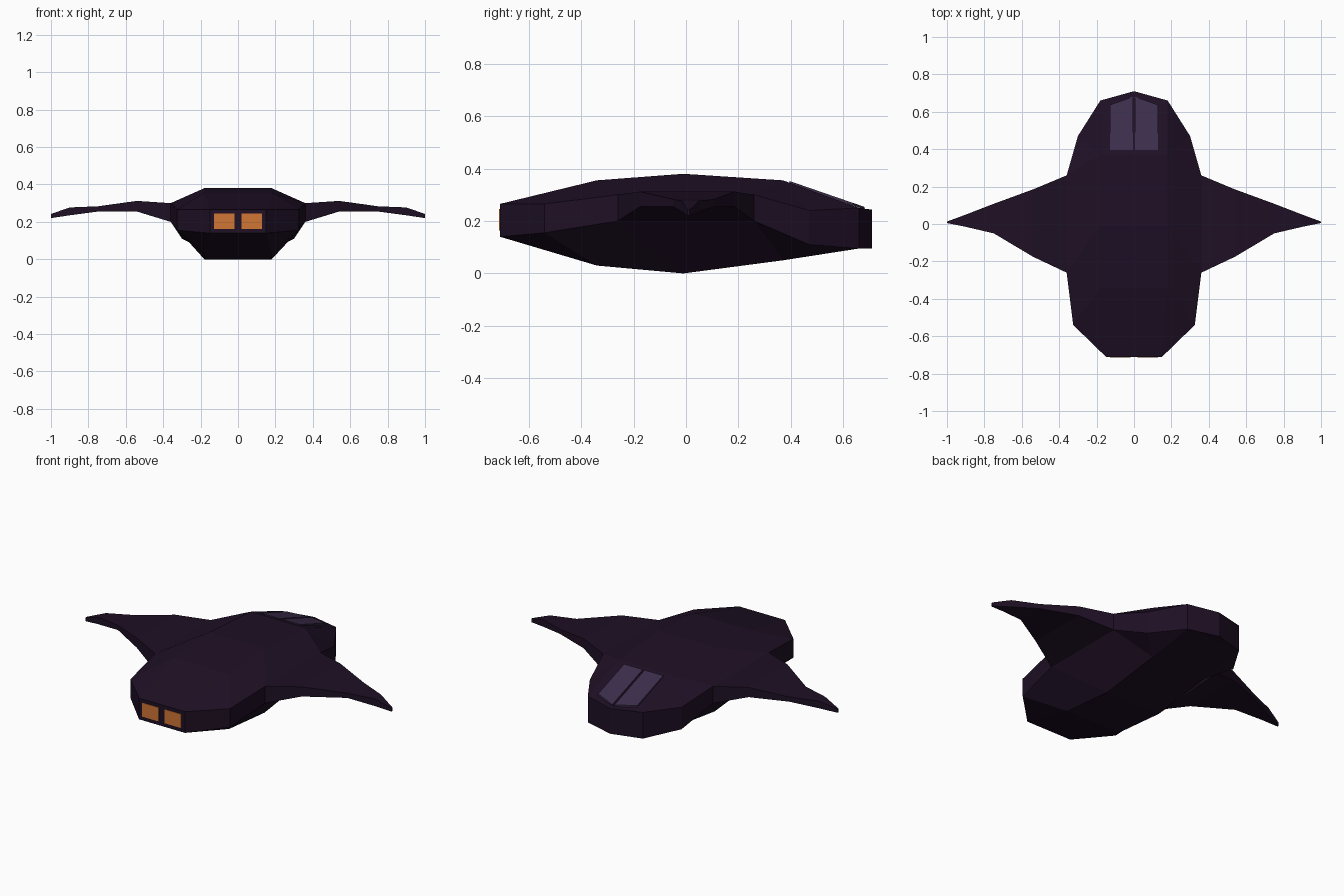
import bpy, bmesh

if "Cube" in bpy.data.objects:
    bpy.data.objects.remove(bpy.data.objects["Cube"])


def material(name, color):
    m = bpy.data.materials.new(name)
    m.diffuse_color = (*color, 1)
    m.use_nodes = True
    m.node_tree.nodes["Principled BSDF"].inputs["Base Color"].default_value = m.diffuse_color
    return m


HULL = material("dark_hull", (0.013, 0.005, 0.018))
GLASS = material("canopy_glass", (0.045, 0.027, 0.072))
GLOW = material("engine_glow", (0.63, 0.18, 0.035))


def finish(name, bm, mat, mirror=False):
    bmesh.ops.recalc_face_normals(bm, faces=bm.faces)
    me = bpy.data.meshes.new(name)
    bm.to_mesh(me)
    bm.free()
    me.materials.append(mat)
    ob = bpy.data.objects.new(name, me)
    bpy.context.collection.objects.link(ob)
    if mirror:
        ob.modifiers.new("mirror", 'MIRROR').use_mirror_merge = False
    return ob


def loft(rings, cap_start=False, cap_end=False, skip=()):
    """Skin closed rings; coincident points are shared and collapsed faces dropped."""
    bm = bmesh.new()
    shared = {}

    def vert(p):
        key = tuple(round(c, 4) for c in p)
        if key not in shared:
            shared[key] = bm.verts.new(key)
        return shared[key]

    def face(points):
        vs = list(dict.fromkeys(vert(p) for p in points))
        if len(vs) > 2:
            bm.faces.new(vs)

    n = len(rings[0])
    for i, (a, b) in enumerate(zip(rings, rings[1:])):
        for j in range(n):
            if (i, j) not in skip:
                k = (j + 1) % n
                face((a[j], a[k], b[k], b[j]))
    if cap_start:
        face(rings[0])
    if cap_end:
        face(rings[-1])
    return bm


# Hull: half rings of deck edge, upper chine, lower chine, keel edge; tail to nose
deck = (.18, .37, .355)
keel = (.18, .37, .05)
half_rings = [
    [(.15, -.71, .265), (.15, -.71, .265), (.15, -.71, .14), (.15, -.71, .14)],
    [(.18, -.34, .355), (.325, -.54, .265), (.325, -.54, .155), (.18, -.34, .03)],
    [(.18, -.01, .38), (.36, -.26, .30), (.36, -.26, .20), (.18, -.01, 0)],
    [deck, (.36, .26, .30), (.36, .26, .20), keel],
    [deck, (.30, .47, .24), (.30, .47, .11), keel],
    [(.18, .66, .25), (.18, .66, .25), (.18, .66, .095), (.18, .66, .095)],
    [(0, .71, .243), (0, .71, .243), (0, .71, .095), (0, .71, .095)],
]
rings = [h + [(-x, y, z) for x, y, z in reversed(h)] for h in half_rings]
# the side openings between rings 2 and 3 are where the wings join
finish("hull", loft(rings, cap_start=True, skip={(2, 1), (2, 5)}), HULL)

# Wings: x, trailing y, leading y, bottom z, top z
stations = [
    (.36, -.26, .26, .20, .30),
    (.54, -.175, .185, .255, .312),
    (.75, -.05, .108, .255, .283),
    (.90, -.015, .05, .235, .277),
    (1.0, .005, .013, .22, .242),
]
wing_rings = [[(x, y0, zt), (x, y1, zt), (x, y1, zb), (x, y0, zb)]
              for x, y0, y1, zb, zt in stations]
finish("wings", loft(wing_rings, cap_end=True), HULL, mirror=True)


# Canopy panes lying on the sloping nose deck
def on_deck(x, y, lift):
    return (x, y, .355 - .345 * (y - .37) + lift)


outline = [(.006, .395), (.128, .395), (.128, .637), (.006, .68)]
pane = [[on_deck(x, y, h) for x, y in outline] for h in (-.004, .006)]
finish("canopy_panes", loft(pane, True, True), GLASS, mirror=True)

# Engine exhaust panels on the tail face
panel = [[(x, y, z) for x, z in ((.02, .163), (.127, .163), (.127, .245), (.02, .245))]
         for y in (-.708, -.713)]
finish("exhaust_panels", loft(panel, True, True), GLOW, mirror=True)
